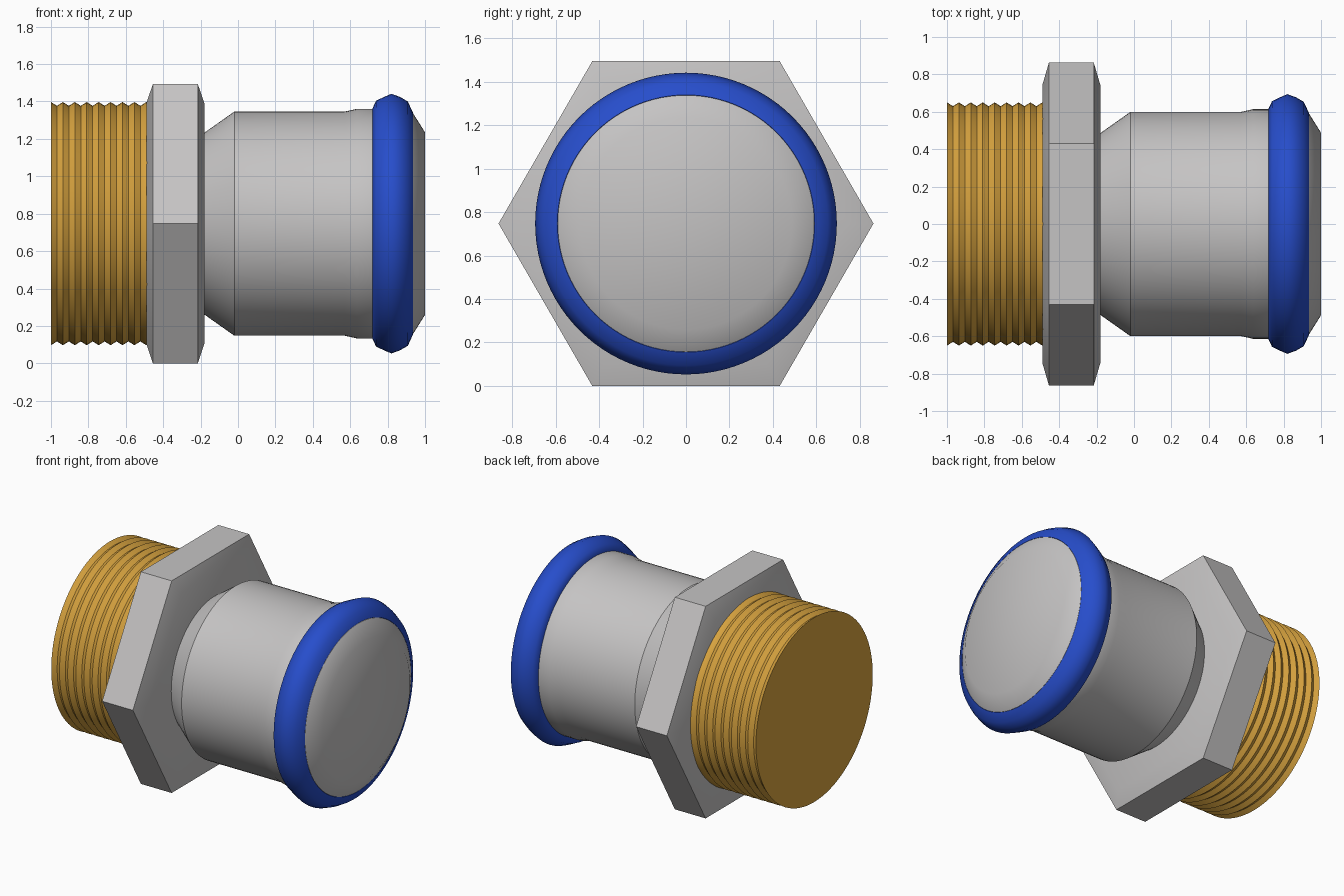
import bpy, bmesh, math

cube = bpy.data.objects.get("Cube")
if cube:
    bpy.data.objects.remove(cube, do_unlink=True)

AXIS_Z = 0.747  # height of the horizontal centre line


def material(name, color):
    m = bpy.data.materials.new(name)
    m.use_nodes = True
    m.diffuse_color = (*color, 1)
    bsdf = next(n for n in m.node_tree.nodes if n.type == 'BSDF_PRINCIPLED')
    bsdf.inputs["Base Color"].default_value = (*color, 1)
    return m


def lathe(name, profile, mat, sides=96, smooth=33, closed=False):
    """Revolve (x, radius) points about the x axis; zero radius makes a pole."""
    bm = bmesh.new()
    rings = []
    for x, r in profile:
        count = sides if r > 0 else 1
        rings.append([bm.verts.new((x, r * math.cos(i * math.tau / sides),
                                    AXIS_Z + r * math.sin(i * math.tau / sides)))
                      for i in range(count)])
    pairs = list(zip(rings, rings[1:]))
    if closed:
        pairs.append((rings[-1], rings[0]))
    for a, b in pairs:
        for i in range(sides):
            j = (i + 1) % sides
            if len(a) == 1:
                bm.faces.new((a[0], b[j], b[i]))
            elif len(b) == 1:
                bm.faces.new((a[i], a[j], b[0]))
            else:
                bm.faces.new((a[i], a[j], b[j], b[i]))
    bmesh.ops.recalc_face_normals(bm, faces=bm.faces)
    for f in bm.faces:
        f.smooth = True
    for e in bm.edges:
        e.smooth = e.calc_face_angle(0) < math.radians(smooth)
    mesh = bpy.data.meshes.new(name)
    bm.to_mesh(mesh)
    bm.free()
    mesh.materials.append(mat)
    obj = bpy.data.objects.new(name, mesh)
    bpy.context.collection.objects.link(obj)
    return obj


steel = material("steel grey", (0.56, 0.55, 0.55))
brass = material("brass", (0.69, 0.37, 0.05))
blue = material("seal blue", (0.02, 0.075, 0.60))

# Threaded end: alternating crests and roots
turns = 8
start, end = -1.0, -0.49
thread = [(start + (end - start) * i / (2 * turns), 0.63 if i % 2 else 0.65)
          for i in range(2 * turns + 1)]
lathe("threaded_end", [(start, 0)] + thread + [(end + 0.02, 0.65), (end + 0.02, 0)], brass)

# Hexagonal nut with chamfered rims
lathe("hex_nut", [(-0.49, 0), (-0.49, 0.743), (-0.455, 0.8625),
                  (-0.215, 0.8625), (-0.18, 0.743), (-0.18, 0)], steel, sides=6)

# Socket body with tapered neck and closed end
lathe("socket_body", [(-0.2, 0), (-0.2, 0.486), (-0.18, 0.486), (-0.02, 0.599),
                      (0.57, 0.599), (0.637, 0.614), (0.722, 0.614),
                      (0.936, 0.59), (1.0, 0.488), (1.0, 0)], steel)

# Rounded seal ring
lathe("seal_ring", [(0.72, 0.6), (0.72, 0.618), (0.738, 0.657), (0.78, 0.677), (0.82, 0.694),
                    (0.865, 0.678), (0.908, 0.653), (0.936, 0.592), (0.92, 0.58)],
      blue, smooth=50, closed=True)
